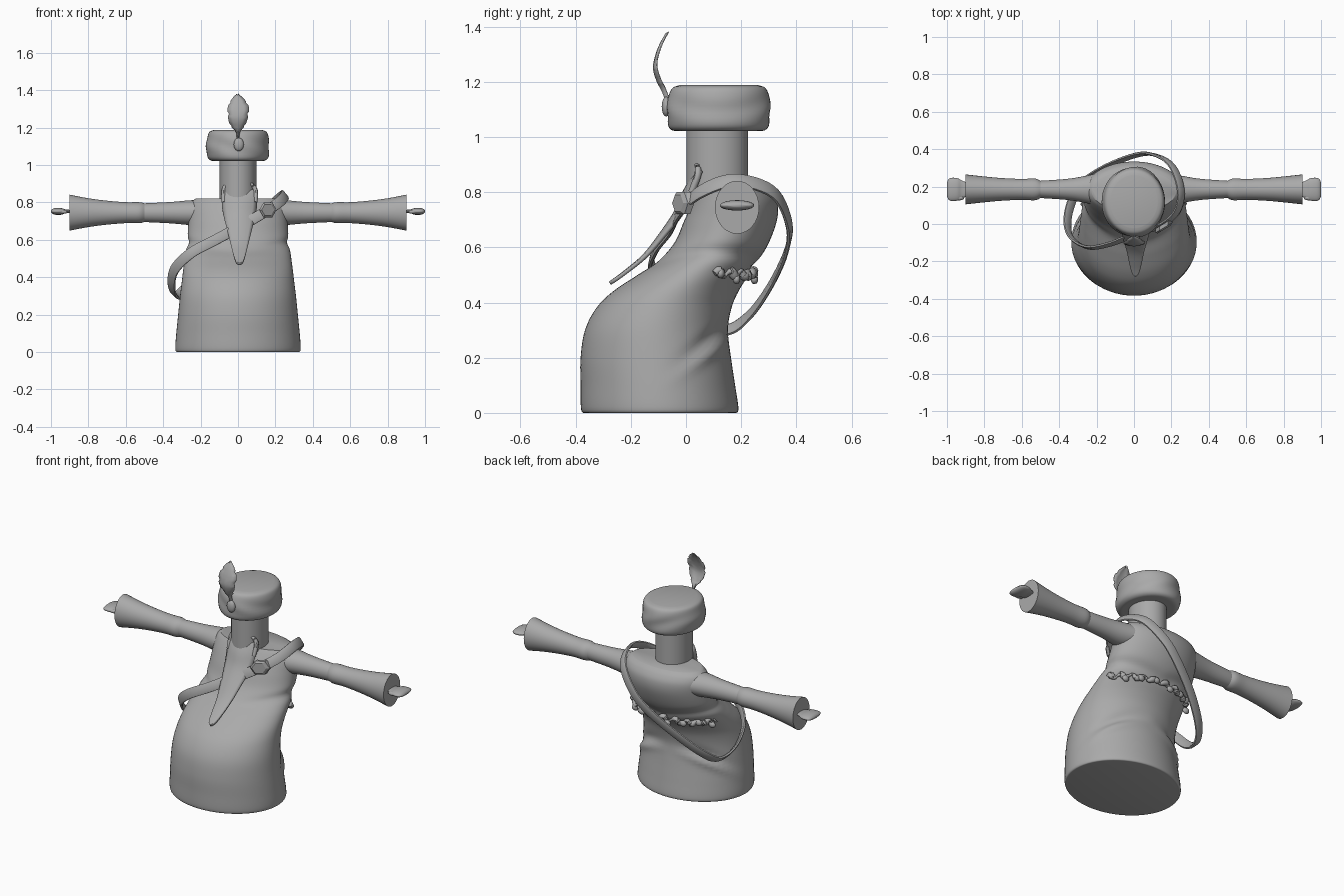
import bpy
import bmesh
from math import sin, cos, pi, exp
from mathutils import Vector

cube = bpy.data.objects.get("Cube")
if cube:
    bpy.data.objects.remove(cube, do_unlink=True)

grey = bpy.data.materials.new("plain grey")
grey.use_nodes = True
GREY = (0.4, 0.4, 0.4, 1)
grey.diffuse_color = GREY
grey.node_tree.nodes["Principled BSDF"].inputs["Base Color"].default_value = GREY


def finish(name, bm, angle=45, thickness=0):
    """Turn a bmesh into a smooth shaded object."""
    bmesh.ops.recalc_face_normals(bm, faces=bm.faces)
    mesh = bpy.data.meshes.new(name)
    bm.to_mesh(mesh)
    bm.free()
    mesh.materials.append(grey)
    obj = bpy.data.objects.new(name, mesh)
    bpy.context.collection.objects.link(obj)
    if thickness:
        solid = obj.modifiers.new("thickness", 'SOLIDIFY')
        solid.thickness = thickness
        solid.offset = 0
    bpy.ops.object.select_all(action='DESELECT')
    obj.select_set(True)
    bpy.context.view_layer.objects.active = obj
    bpy.ops.object.shade_smooth_by_angle(angle=angle * pi / 180)
    return obj


def skin(name, rows, closed=True, loop=False, cap=True, **options):
    """Bridge rows of points into a surface."""
    bm = bmesh.new()
    grid = [[bm.verts.new(p) for p in row] for row in rows]
    n = len(grid[0])
    for i in range(len(grid) if loop else len(grid) - 1):
        a, b = grid[i], grid[(i + 1) % len(grid)]
        for j in range(n if closed else n - 1):
            k = (j + 1) % n
            bm.faces.new((a[j], a[k], b[k], b[j]))
    if closed and cap and not loop:
        bm.faces.new(grid[0])
        bm.faces.new(grid[-1])
    return finish(name, bm, **options)


def smooth_path(keys, steps, loop=False):
    """Catmull-Rom interpolation through key tuples of any length."""
    n, out = len(keys), []
    pick = (lambda i: keys[i % n]) if loop else (lambda i: keys[max(0, min(n - 1, i))])
    for i in range(n if loop else n - 1):
        for s in range(steps):
            t = s / steps
            out.append([b + t / 2 * (c - a + t * (2*a - 5*b + 4*c - d + t * (3*(b - c) + d - a)))
                        for a, b, c, d in zip(*(pick(i + k) for k in (-1, 0, 1, 2)))])
    return out if loop else out + [list(keys[-1])]


def turn(count):
    return [2 * pi * i / count for i in range(count)]


def upright(name, keys, steps=4, sides=48, shape=None):
    """Loft of ellipses; keys are height, front, back, half width."""
    rows = []
    for z, front, back, half in smooth_path(keys, steps):
        mid, deep = (front + back) / 2, (back - front) / 2
        row = [Vector((half * cos(a), mid + deep * sin(a), z)) for a in turn(sides)]
        rows.append([shape(p, mid) for p in row] if shape else row)
    return skin(name, rows)


def ellipsoid(name, centre, size, segments=20):
    bm = bmesh.new()
    bmesh.ops.create_uvsphere(bm, u_segments=segments, v_segments=segments // 2, radius=1)
    for v in bm.verts:
        v.co = Vector(centre) + v.co * Vector(size)
    return finish(name, bm)


def tube(name, keys, sides=8):
    """Tapered round strand; keys are x, y, z, radius."""
    path = smooth_path(keys, 5)
    rows = []
    for i, (x, y, z, r) in enumerate(path):
        ahead = Vector(path[min(i + 1, len(path) - 1)][:3]) - Vector(path[max(i - 1, 0)][:3])
        u = ahead.orthogonal().normalized()
        v = ahead.normalized().cross(u)
        rows.append([Vector((x, y, z)) + r * (u * cos(a) + v * sin(a)) for a in turn(sides)])
    return skin(name, rows)


# Robe body, leaning back above a round belly, with cloth folds
def fold(p, mid):
    side = min(1, abs(p.x) / 0.2)
    slant = (p.z - 0.17) - 0.75 * (p.y - 0.02)
    reach = exp(-((p.y - 0.09) / 0.09) ** 2) * side
    push = 0.014 * reach * (exp(-(slant / 0.025) ** 2) - exp(-((slant - 0.05) / 0.03) ** 2))
    waist = exp(-((p.z - 0.53 - 0.2 * abs(p.x)) / 0.025) ** 2)
    push -= 0.012 * waist * (side if p.y < mid else 1)
    return p + Vector((p.x, p.y - mid, 0)).normalized() * push


upright("robe_body", [
    (0, -0.365, 0.175, 0.32), (0.012, -0.38, 0.19, 0.335), (0.1, -0.382, 0.178, 0.33),
    (0.2, -0.382, 0.163, 0.32), (0.3, -0.366, 0.152, 0.31), (0.38, -0.325, 0.165, 0.3),
    (0.44, -0.265, 0.19, 0.293), (0.5, -0.175, 0.228, 0.285), (0.55, -0.1, 0.262, 0.278),
    (0.62, -0.04, 0.302, 0.27), (0.7, -0.005, 0.33, 0.265), (0.76, 0.025, 0.332, 0.262),
    (0.8, 0.05, 0.312, 0.25), (0.822, 0.065, 0.285, 0.225)], 6, 64, fold)

# Neck and soft cap
upright("neck", [(0.8, 0.002, 0.225, 0.098), (1.06, 0.002, 0.225, 0.098)], 1)


def cap_crease(p, mid):
    wave = sin(5 * p.x / 0.17 + 40 * (p.z - 1.1)) * exp(-((p.z - 1.1) / 0.04) ** 2)
    return p + Vector((p.x, p.y - mid, 0)).normalized() * 0.005 * wave


upright("cap", [
    (1.022, -0.02, 0.255, 0.12), (1.024, -0.05, 0.285, 0.145), (1.045, -0.066, 0.302, 0.164),
    (1.1, -0.068, 0.304, 0.168), (1.15, -0.062, 0.3, 0.163), (1.178, -0.048, 0.287, 0.152),
    (1.188, -0.02, 0.26, 0.125)], 4, 48, cap_crease)
ellipsoid("cap_jewel", (0.004, -0.072, 1.11), (0.027, 0.016, 0.036))

# Curved feather with a notched edge
feather = []
keys = [(1.13, -0.072, 0.004, 0), (1.17, -0.088, 0.012, 0), (1.2, -0.104, 0.038, -0.002),
        (1.25, -0.118, 0.054, 0), (1.3, -0.108, 0.056, 0.002), (1.34, -0.092, 0.034, 0),
        (1.37, -0.075, 0.003, -0.003)]
for i, (z, y, w, x) in enumerate(smooth_path(keys, 4)):
    notch = 0.85 if i % 5 == 3 else 1
    feather.append([(x + w * s * notch, y + 0.012 * s * s, z + 0.01 * abs(s)) for s in (-1, -0.5, 0, 0.5, 1)])
skin("cap_feather", feather, closed=False, thickness=0.004)

# Arms with flared cuffs and flat hands, on both sides
ARM_Y, ARM_Z = 0.185, 0.745
arm_keys = [(0.18, 0.09, 0.068), (0.26, 0.072, 0.066), (0.36, 0.056, 0.057), (0.5, 0.046, 0.05),
            (0.54, 0.042, 0.047)]
cuff_keys = [(0.5, 0.046, 0.05), (0.53, 0.058, 0.056), (0.6, 0.056, 0.056), (0.7, 0.06, 0.064),
             (0.8, 0.069, 0.077), (0.9, 0.08, 0.096)]
hand_keys = [(0.88, 0.03, 0.008), (0.92, 0.048, 0.01), (0.945, 0.06, 0.018), (0.975, 0.062, 0.018),
             (0.992, 0.054, 0.013), (1, 0.035, 0.005)]
for label, side in (("left", 1), ("right", -1)):
    for part, keys, lift in (("arm", arm_keys, 0), ("cuff", cuff_keys, 0), ("hand", hand_keys, 0.007)):
        rows = [[(side * x, ARM_Y + ry * cos(a), ARM_Z + lift + rz * sin(a)) for a in turn(32)]
                for x, ry, rz in smooth_path(keys, 4)]
        skin(label + "_" + part, rows)
    ellipsoid(label + "_thumb", (side * 0.935, ARM_Y - 0.045, ARM_Z + 0.005), (0.028, 0.014, 0.011), 12)

# Pointed bib hanging from the neck, with curled upper corners
bib_keys = [(0.85, 0.03, 0.088), (0.8, 0.0, 0.092), (0.73, -0.03, 0.083), (0.65, -0.083, 0.064),
            (0.57, -0.145, 0.045), (0.51, -0.215, 0.03), (0.48, -0.255, 0.018), (0.47, -0.27, 0.004)]
bib = []
for z, y, w in smooth_path(bib_keys, 4):
    bib.append([(0.008 + w * s, y + 4 * (w * s) ** 2 - 0.006, z + max(0, z - 0.78) * 0.4 * s * s)
                for s in (-1, -0.75, -0.5, -0.25, 0, 0.25, 0.5, 0.75, 1)])
skin("neck_bib", bib, closed=False, thickness=0.014)
for label, side in (("left", 1), ("right", -1)):
    tube(label + "_bib_curl", [(0.008 + side * x, y, z, r) for x, y, z, r in (
        (0.084, 0.02, 0.8, 0.012), (0.086, 0.042, 0.86, 0.013), (0.07, 0.042, 0.892, 0.01),
        (0.05, 0.035, 0.9, 0.005))])

# Shoulder strap looping over the left shoulder and under the right arm
strap_keys = [(0, -0.055, 0.665), (0.13, -0.015, 0.74), (0.225, 0.06, 0.805), (0.25, 0.18, 0.842),
              (0.2, 0.315, 0.8), (0.1, 0.372, 0.69), (0, 0.365, 0.59), (-0.15, 0.305, 0.46),
              (-0.27, 0.225, 0.35), (-0.325, 0.14, 0.3), (-0.355, 0.03, 0.345),
              (-0.34, -0.065, 0.44), (-0.25, -0.125, 0.53), (-0.12, -0.105, 0.6)]
path = [Vector(p) for p in smooth_path(strap_keys, 6, loop=True)]
centre = sum(path, Vector()) / len(path)
strap = []
for i, p in enumerate(path):
    ahead = (path[(i + 1) % len(path)] - path[i - 1]).normalized()
    across = ahead.cross(p - centre).normalized()
    out = across.cross(ahead)
    strap.append([p + across * u * 0.028 + out * v * 0.008
                  for u, v in ((-1, -0.5), (-1, 0.5), (-0.7, 1), (0.7, 1), (1, 0.5), (1, -0.5),
                               (0.7, -1), (-0.7, -1))])
skin("shoulder_strap", strap, loop=True)

# Hexagonal buckle on the strap
buckle = [[Vector((0.16, -0.012, 0.76)) + Vector((r * cos(a), d + 0.6 * r * cos(a), r * sin(a))) for a in turn(6)]
          for r, d in ((0.046, 0.014), (0.046, -0.008), (0.034, -0.018))]
skin("strap_buckle", buckle, angle=20)

# Ragged cloth belt bunched across the back waist
belt = []
for i in range(31):
    a = pi * (0.1 + 0.8 * i / 30)
    belt.append((0.285 * cos(a), 0.04 + 0.205 * sin(a), 0.505 + 0.012 * sin(i * 2.1), 0.012 + 0.006 * sin(i * 1.7)))
tube("back_belt", belt)
for i in range(1, 30, 4):
    x, y, z, r = belt[i]
    ellipsoid("belt_tuft", (x, y + 0.006, z + 0.01 * (-1) ** i), (0.022, 0.014, 0.018), 10)
